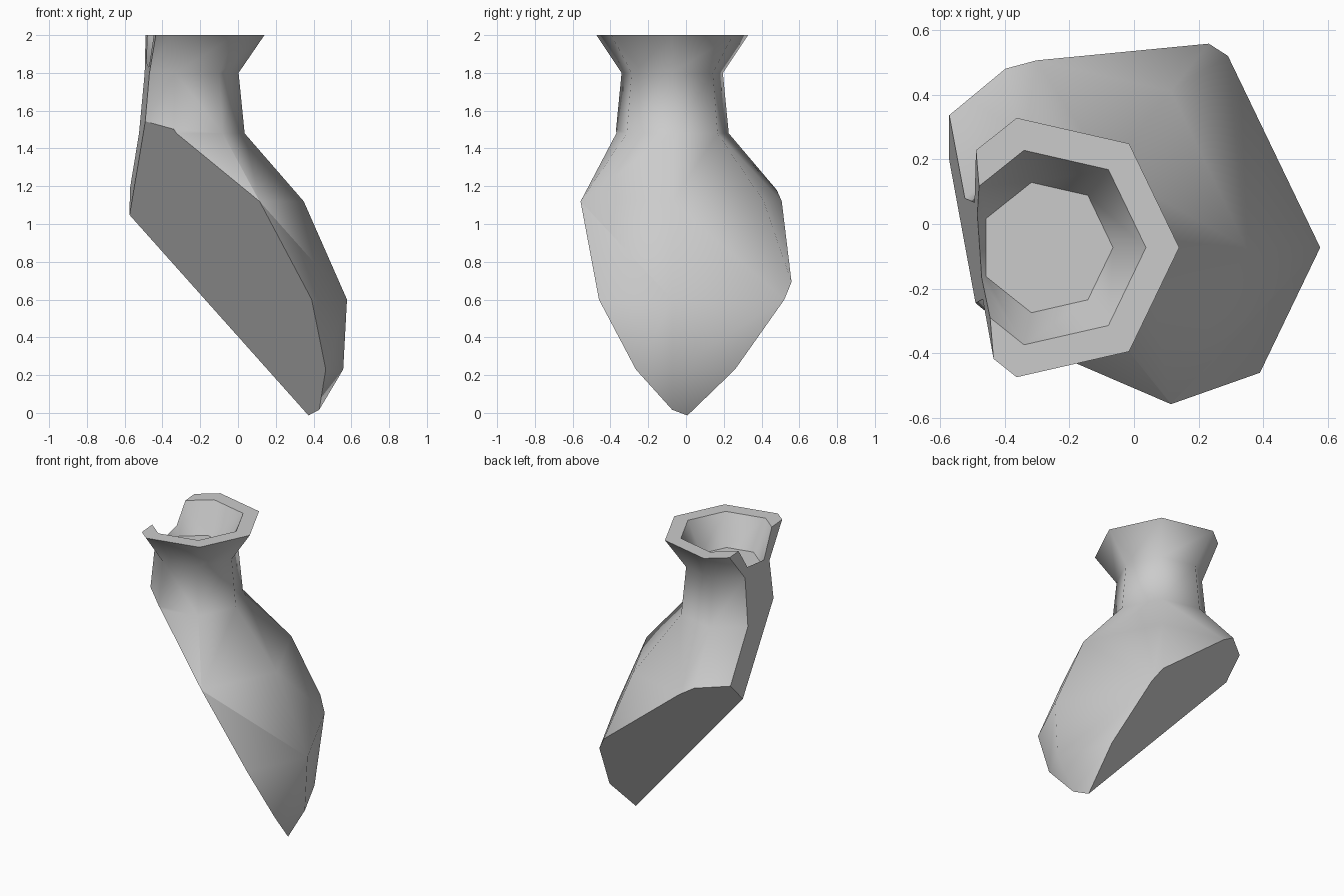
import bpy, bmesh, math
from mathutils import Vector

cube = bpy.data.objects.get("Cube")
if cube:
    bpy.data.objects.remove(cube, do_unlink=True)

# Clay colour
clay = bpy.data.materials.new("pale_grey")
clay.use_nodes = True
colour = (0.6, 0.6, 0.6, 1)
clay.diffuse_color = colour
clay.node_tree.nodes["Principled BSDF"].inputs["Base Color"].default_value = colour

SIDES = 7
AXIS = Vector((-0.272, -0.073, 0))
# Radius and height, from the hidden base up to the lip and into the cup
PROFILE = [(0.573, -0.2), (0.829, 0.23), (0.849, 0.6), (0.62, 1.12), (0.307, 1.48),
           (0.275, 1.8), (0.412, 2.0), (0.309, 2.0), (0.207, 1.8)]
LIP = 6

# Turned seven-sided vase, solid below the cup floor
bm = bmesh.new()
rings = []
for radius, height in PROFILE:
    ring = []
    for i in range(SIDES):
        a = math.tau * i / SIDES
        ring.append(bm.verts.new(AXIS + Vector((radius * math.cos(a), radius * math.sin(a), height))))
    rings.append(ring)
for level, (low, high) in enumerate(zip(rings, rings[1:])):
    for i in range(SIDES):
        j = (i + 1) % SIDES
        face = bm.faces.new((low[i], low[j], high[j], high[i]))
        face.smooth = level != LIP
bm.faces.new(rings[0][::-1])
bm.faces.new(rings[-1])

# Broken sides: a point on each plane and its outward normal
BREAKS = [((0.114, -0.558, 1.12), (-0.639, -0.619, -0.455)),
          ((0.29, 0.52, 0.6), (-0.528, 0.616, -0.586)),
          ((-0.49, 0.235, 2.0), (-1, -0.084, 0.0906))]
for point, normal in BREAKS:
    cut = bmesh.ops.bisect_plane(bm, geom=bm.verts[:] + bm.edges[:] + bm.faces[:], dist=1e-5,
                                 plane_co=point, plane_no=Vector(normal).normalized(),
                                 clear_outer=True)
    rim = [e for e in cut["geom_cut"] if isinstance(e, bmesh.types.BMEdge) and e.is_boundary]
    for face in bmesh.ops.edgeloop_fill(bm, edges=rim)["faces"]:
        face.smooth = False
bmesh.ops.recalc_face_normals(bm, faces=bm.faces[:])

# Crisp edges around every flat face
for edge in bm.edges:
    edge.smooth = all(f.smooth for f in edge.link_faces)

mesh = bpy.data.meshes.new("vase_fragment")
bm.to_mesh(mesh)
bm.free()
mesh.materials.append(clay)
vase = bpy.data.objects.new("vase_fragment", mesh)
bpy.context.collection.objects.link(vase)
